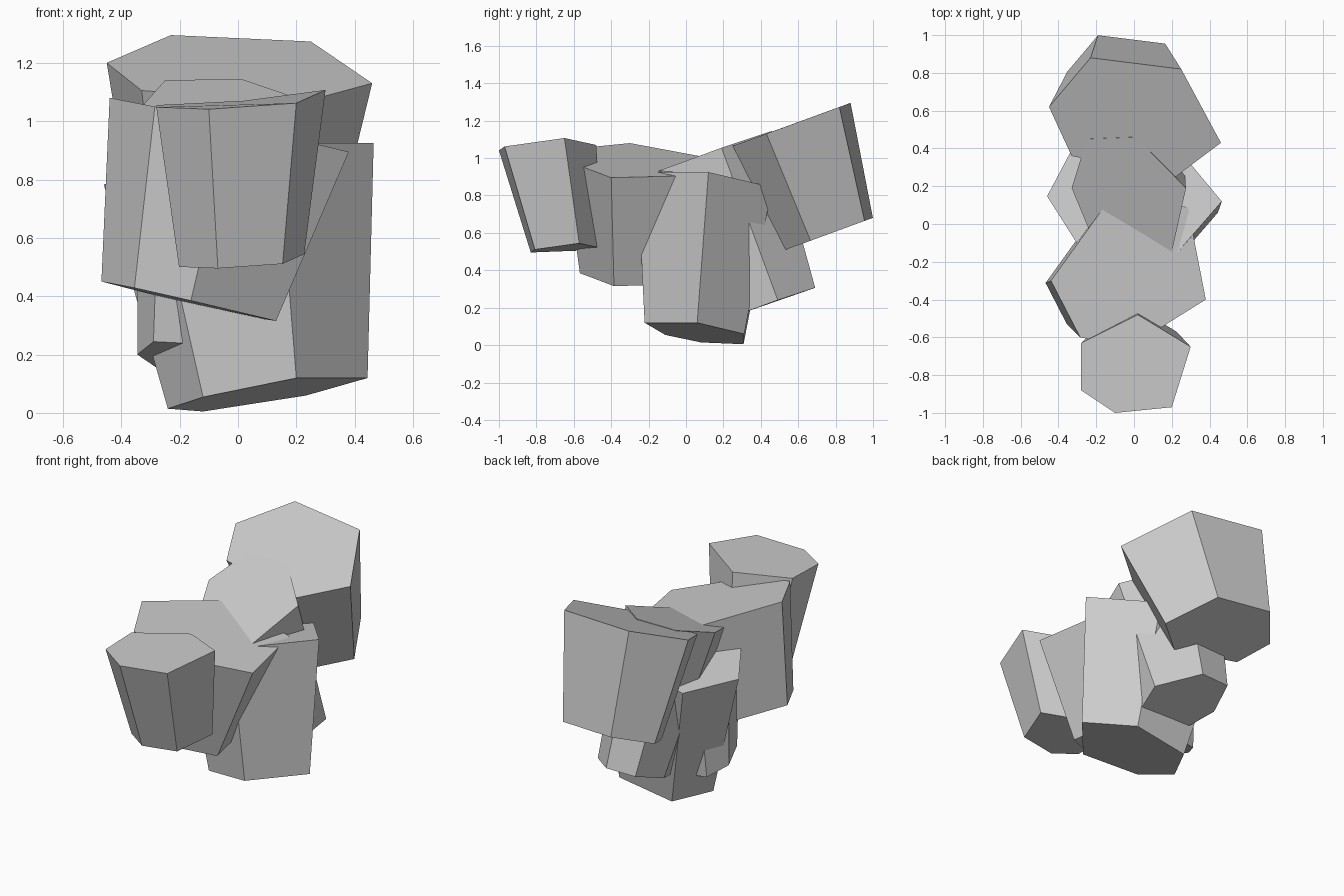
import bpy, bmesh
from mathutils import Vector


def column(name, top, offset, scale=0.74):
    """Tilted six-sided stone column: the lower end is a shrunken, shifted copy of the top."""
    bm = bmesh.new()
    upper = [bm.verts.new(p) for p in top]
    lower = [bm.verts.new(Vector(p) * scale + Vector(offset)) for p in top]
    n = len(top)
    bm.faces.new(upper)
    bm.faces.new(lower[::-1])
    for i in range(n):
        j = (i + 1) % n
        bm.faces.new((upper[i], lower[i], lower[j], upper[j]))
    bmesh.ops.recalc_face_normals(bm, faces=bm.faces)
    mesh = bpy.data.meshes.new(name)
    bm.to_mesh(mesh)
    bm.free()
    obj = bpy.data.objects.new(name, mesh)
    bpy.context.collection.objects.link(obj)
    return obj


# tall column leaning out at the back
column("back_column", [(0.46, 0.43, 1.13), (0.25, 0.82, 1.273), (-0.23, 0.88, 1.295),
                       (-0.45, 0.62, 1.20), (-0.33, 0.36, 1.105), (0.22, 0.25, 1.065)],
       (-0.02, 0.348, -0.278))

# slanted column between the centre and the back
column("inner_back_column", [(0.275, 0.19, 1.055), (0.01, 0.46, 1.145), (-0.25, 0.45, 1.14),
                             (-0.33, 0.19, 1.05), (-0.18, -0.17, 0.925), (0.20, -0.15, 0.93)],
       (0.05, 0.35, -0.54))

# main column standing on the ground
column("centre_column", [(0.465, 0.12, 0.925), (0.135, -0.26, 0.925), (-0.297, -0.11, 0.837),
                         (-0.46, 0.147, 0.783), (-0.297, 0.455, 0.77), (0.18, 0.46, 0.844)],
       (0.10, -0.029, -0.565))

# wide column at the front left
column("front_left_column", [(0.38, -0.40, 0.895), (-0.02, -0.65, 0.99), (-0.285, -0.60, 1.05),
                             (-0.44, -0.30, 1.08), (-0.13, 0.13, 1.0), (0.285, 0.09, 0.908)],
       (-0.147, -0.093, -0.338), 0.73)

# small column at the front
column("front_column", [(0.30, -0.65, 1.107), (0.20, -0.97, 1.062), (-0.10, -1.0, 1.041),
                        (-0.28, -0.88, 1.048), (-0.28, -0.63, 1.055), (0.02, -0.48, 1.07)],
       (0.005, -0.09, -0.275))

# small, mostly buried column low on the left
column("lower_left_column", [(-0.345, 0.08, 0.75), (-0.27, -0.135, 0.81), (0.12, -0.095, 0.79),
                             (0.19, 0.11, 0.737), (0.05, 0.31, 0.682), (-0.257, 0.243, 0.69)],
       (-0.09, 0.02, -0.355))
